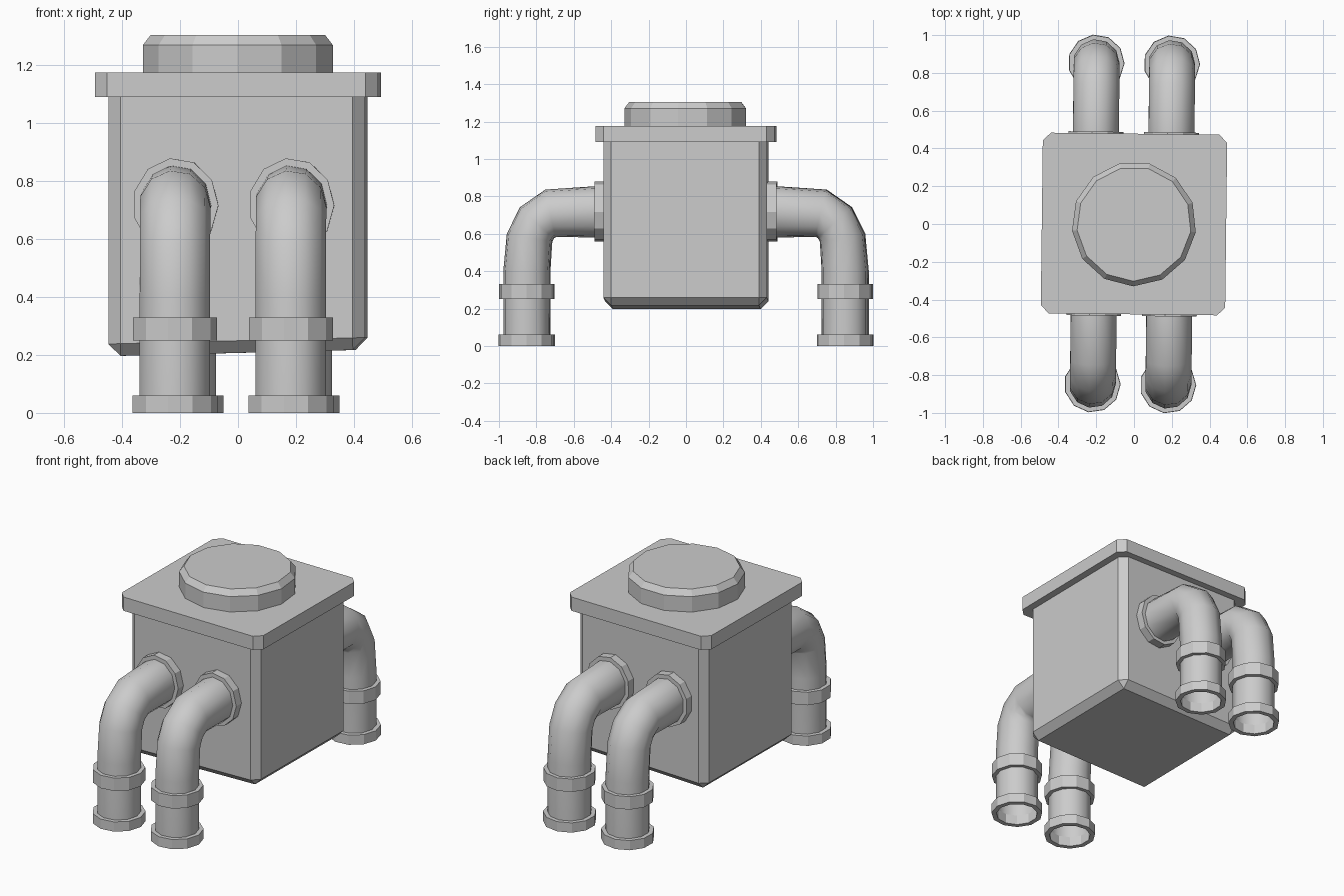
import bpy, bmesh
from math import sin, cos, pi, radians
from mathutils import Matrix, Vector

if "Cube" in bpy.data.objects:
    bpy.data.objects.remove(bpy.data.objects["Cube"], do_unlink=True)

SIDES = 11
TURN = Matrix.Rotation(-0.012, 4, 'Z')  # the whole model sits slightly turned

grey = bpy.data.materials.new("plain_grey")
grey.use_nodes = True
COLOUR = (0.6, 0.6, 0.6, 1)
grey.diffuse_color = COLOUR
grey.node_tree.nodes["Principled BSDF"].inputs["Base Color"].default_value = COLOUR


def finish(bm, name, smooth=None):
    bmesh.ops.recalc_face_normals(bm, faces=bm.faces)
    bm.transform(TURN)
    mesh = bpy.data.meshes.new(name)
    bm.to_mesh(mesh)
    bm.free()
    mesh.materials.append(grey)
    ob = bpy.data.objects.new(name, mesh)
    bpy.context.collection.objects.link(ob)
    if smooth:
        bpy.ops.object.select_all(action='DESELECT')
        ob.select_set(True)
        bpy.context.view_layer.objects.active = ob
        bpy.ops.object.shade_smooth_by_angle(angle=radians(smooth))
    return ob


def loft(name, rings, caps=False, closed=False, smooth=None):
    """Skin a list of point rings; closed joins the last ring to the first."""
    bm = bmesh.new()
    loops = [[bm.verts.new(p) for p in ring] for ring in rings]
    pairs = list(zip(loops, loops[1:]))
    if closed:
        pairs.append((loops[-1], loops[0]))
    for a, b in pairs:
        n = len(a)
        for i in range(n):
            j = (i + 1) % n
            bm.faces.new((a[i], a[j], b[j], b[i]))
    if caps:
        bm.faces.new(loops[0])
        bm.faces.new(loops[-1])
    return finish(bm, name, smooth)


def box(hx, hy, z0, z1):
    bm = bmesh.new()
    bmesh.ops.create_cube(bm, size=2)
    for v in bm.verts:
        v.co = Vector((v.co.x * hx, v.co.y * hy, z1 if v.co.z > 0 else z0))
    return bm


# Body: chamfered box with a gently sloping underside
bm = box(0.443, 0.437, 0.207, 1.13)
for v in bm.verts:
    if v.co.z < 1:
        v.co.z += 0.025 * v.co.x
bmesh.ops.bevel(bm, geom=[e for e in bm.edges if min(v.co.z for v in e.verts) < 1],
                offset=0.042, segments=1, affect='EDGES')
finish(bm, "body")

# Lid: slab with clipped corners
bm = box(0.488, 0.478, 1.09, 1.175)
bmesh.ops.bevel(bm, geom=[e for e in bm.edges if abs(e.verts[0].co.z - e.verts[1].co.z) > 0.01],
                offset=0.042, segments=1, affect='EDGES')
finish(bm, "lid")

# Round cap with a chamfered rim
loft("round_cap", [[(r * sin(2 * pi * i / 13), -r * cos(2 * pi * i / 13), z) for i in range(13)]
                   for r, z in ((0.33, 1.16), (0.33, 1.27), (0.303, 1.305))], caps=True)


def ring(x, rx, outer, inner, s):
    """Ellipse spanning two (y, z) points, on the side given by s."""
    (oy, oz), (iy, iz) = outer, inner
    pts = []
    for i in range(SIDES):
        a = 2 * pi * i / SIDES - 0.13
        k = cos(a) / 2
        pts.append((x + rx * sin(a), s * ((oy + iy) / 2 + (oy - iy) * k),
                    (oz + iz) / 2 + (oz - iz) * k))
    return pts


def flat_ring(x, r, z, s):
    return ring(x, r, (0.851 + r, z), (0.851 - r, z), s)


# Bent pipe as outer and inner points of each section
BEND = [((0.42, 0.856), (0.42, 0.578)), ((0.50, 0.854), (0.50, 0.578)),
        ((0.75, 0.837), (0.695, 0.582)), ((0.887, 0.742), (0.706, 0.575)),
        ((0.957, 0.60), (0.716, 0.558)), ((0.976, 0.40), (0.726, 0.40)),
        ((0.976, 0.0), (0.726, 0.0))]

for s, end in ((-1, "front"), (1, "back")):
    for x, side in ((-0.21, "right"), (0.19, "left")):
        tag = f"{end}_{side}"
        loft(f"{tag}_pipe", [ring(x, 0.124, o, i, s) for o, i in BEND], smooth=60)

        # Flange against the body wall
        loft(f"{tag}_wall_flange",
             [ring(x, 0.148, (y, 0.88), (y, 0.556), s) for y in (0.42, 0.487)], caps=True)

        # Collar halfway down and foot ring, both hollow
        for part, r, z0, z1 in (("collar", 0.148, 0.25, 0.33), ("foot", 0.15, 0.0, 0.06)):
            loft(f"{tag}_{part}",
                 [flat_ring(x, 0.121, z0, s), flat_ring(x, r, z0, s),
                  flat_ring(x, r, z1, s), flat_ring(x, 0.121, z1, s)], closed=True)
